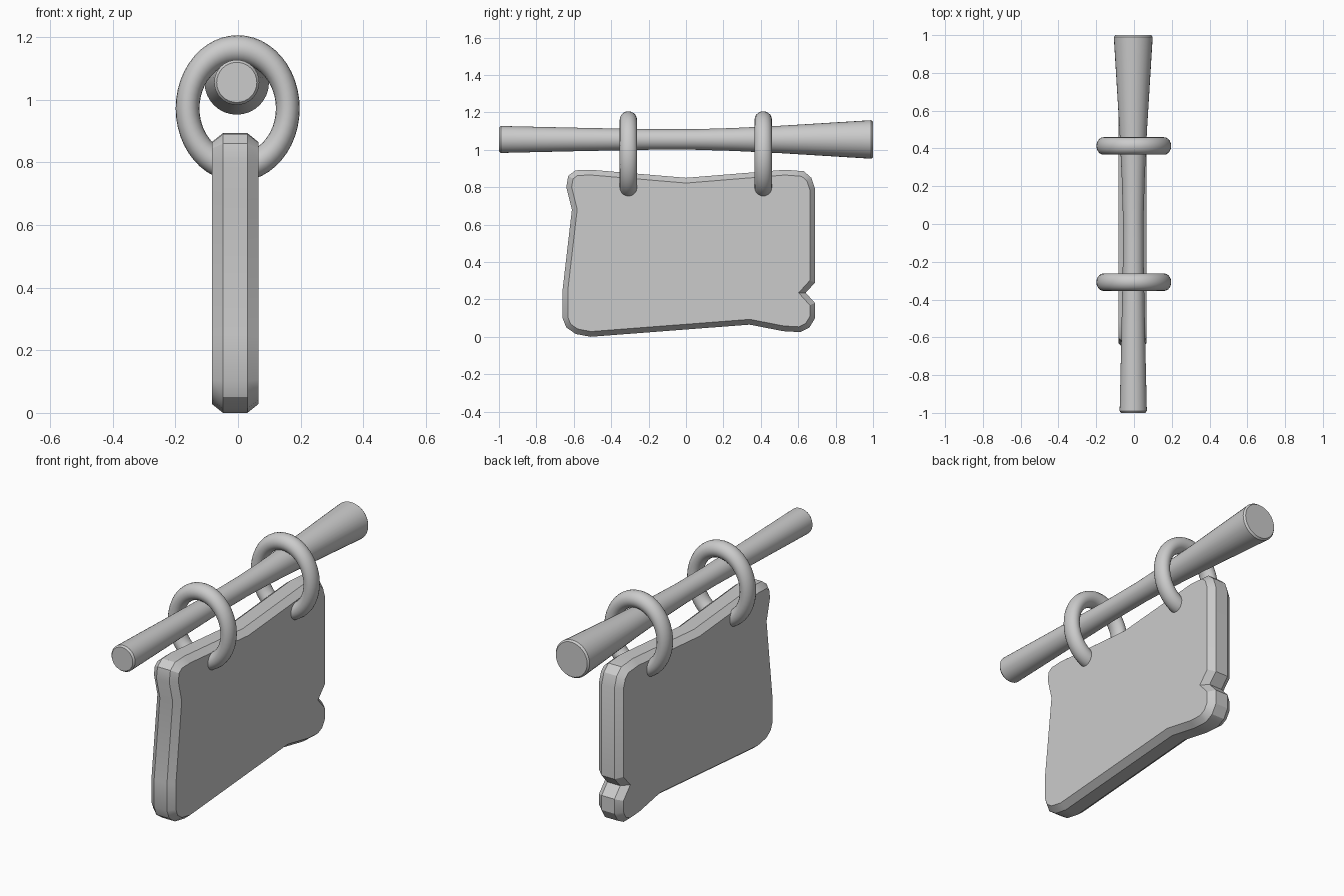
import bpy
import bmesh
import math
from mathutils import Vector

default_cube = bpy.data.objects.get("Cube")
if default_cube:
    bpy.data.objects.remove(default_cube, do_unlink=True)

# One plain grey for every part
grey = bpy.data.materials.new("plain grey")
grey.use_nodes = True
grey.diffuse_color = (0.6, 0.6, 0.6, 1)
grey.node_tree.nodes["Principled BSDF"].inputs["Base Color"].default_value = (0.6, 0.6, 0.6, 1)


def finish(obj, angle):
    """Assign the material and smooth everything but the sharp edges."""
    obj.data.materials.clear()
    obj.data.materials.append(grey)
    bpy.ops.object.select_all(action="DESELECT")
    obj.select_set(True)
    bpy.context.view_layer.objects.active = obj
    bpy.ops.object.shade_smooth_by_angle(angle=math.radians(angle))


def loft(name, rings, angle):
    """Skin a row of matching closed rings and cap both ends."""
    bm = bmesh.new()
    loops = [[bm.verts.new(point) for point in ring] for ring in rings]
    for first, second in zip(loops, loops[1:]):
        count = len(first)
        for i in range(count):
            j = (i + 1) % count
            bm.faces.new((first[i], first[j], second[j], second[i]))
    bm.faces.new(list(reversed(loops[0])))
    bm.faces.new(loops[-1])
    bmesh.ops.recalc_face_normals(bm, faces=bm.faces[:])
    mesh = bpy.data.meshes.new(name)
    bm.to_mesh(mesh)
    bm.free()
    obj = bpy.data.objects.new(name, mesh)
    bpy.context.collection.objects.link(obj)
    finish(obj, angle)


def inset(points, distance):
    """Shrink a counter-clockwise outline with mitred corners."""
    result = []
    for i, point in enumerate(points):
        before = (point - points[i - 1]).normalized()
        after = (points[(i + 1) % len(points)] - point).normalized()
        n1 = Vector((-before.y, before.x))
        n2 = Vector((-after.y, after.x))
        result.append(point + (n1 + n2) * distance / (1 + n1.dot(n2)))
    return result


# Worn sign board: outline in y and z, with chamfered faces
outline = [Vector(p) for p in (
    (-0.66, 0.10), (-0.64, 0.05), (-0.59, 0.015), (-0.51, 0.0),
    (0.34, 0.065), (0.52, 0.03), (0.61, 0.025), (0.66, 0.05),
    (0.69, 0.1), (0.69, 0.18), (0.64, 0.235), (0.69, 0.29),
    (0.69, 0.79), (0.67, 0.85), (0.63, 0.885), (0.53, 0.893),
    (0.0, 0.85), (-0.51, 0.893), (-0.59, 0.89), (-0.63, 0.86),
    (-0.64, 0.8), (-0.61, 0.68), (-0.66, 0.25))]
face_outline = inset(outline, 0.028)
layers = ((-0.083, face_outline), (-0.048, outline), (0.03, outline), (0.065, face_outline))
loft("sign_board", [[(x, p.x, p.y) for p in shape] for x, shape in layers], 30)

# Flared pole along y: position and radius
pole_profile = (
    (-1, 0.064), (-0.99, 0.072), (-0.6, 0.063), (-0.2, 0.055), (0.05, 0.055),
    (0.25, 0.061), (0.5, 0.073), (0.99, 0.103), (1, 0.095))
sides = 32
turns = [math.tau * i / sides for i in range(sides)]
loft("pole", [[(-0.004 + r * math.cos(t), y, 1.055 + r * math.sin(t)) for t in turns]
              for y, r in pole_profile], 35)

# Two oval hanging rings, passing through the board
for name, y in (("front_ring", -0.308), ("back_ring", 0.413)):
    bpy.ops.mesh.primitive_torus_add(
        major_segments=48, minor_segments=20, major_radius=0.16, minor_radius=0.038,
        location=(-0.001, y, 0.972), rotation=(math.pi / 2, 0, 0))
    ring = bpy.context.object
    ring.name = name
    ring.scale = (1, 1.18, 1.22)
    finish(ring, 60)
